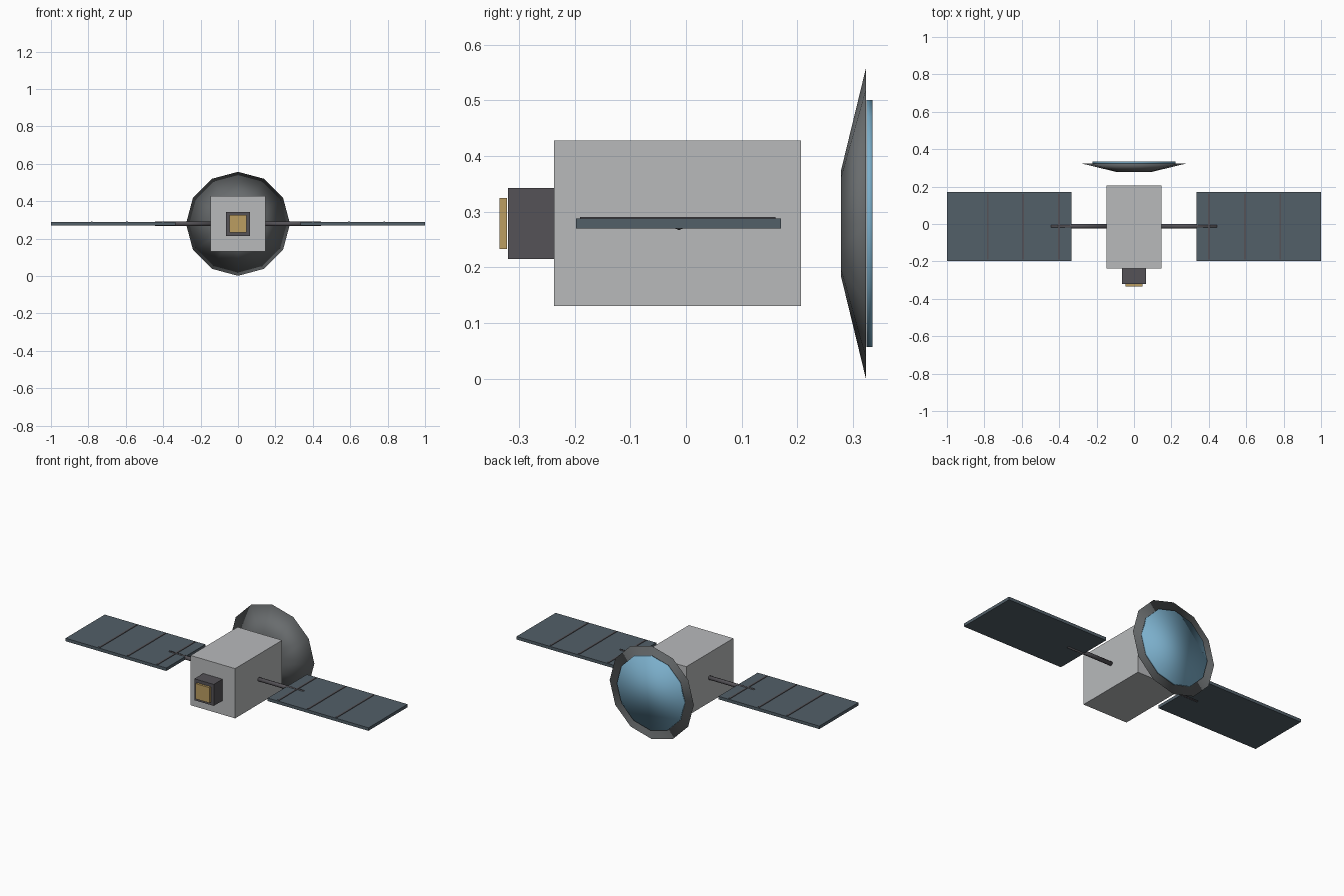
import bpy, math

if "Cube" in bpy.data.objects:
    bpy.data.objects.remove(bpy.data.objects["Cube"])

CZ = 0.279      # shared centre height
ARM_Y = -0.0125  # centre line of the wings


def material(name, rgb):
    m = bpy.data.materials.new(name)
    m.diffuse_color = (*rgb, 1)
    m.use_nodes = True
    m.node_tree.nodes["Principled BSDF"].inputs["Base Color"].default_value = m.diffuse_color
    return m


LIGHT = material("light_grey", (0.48, 0.49, 0.50))
DARK = material("dark_grey", (0.09, 0.085, 0.095))
DISH = material("dish_grey", (0.14, 0.15, 0.155))
PANEL = material("panel_slate", (0.085, 0.115, 0.14))
GOLD = material("gold", (0.50, 0.34, 0.12))
BLUE = material("blue", (0.20, 0.43, 0.60))


def finish(name, mat, smooth=False):
    ob = bpy.context.object
    ob.name = name
    ob.data.materials.append(mat)
    bpy.ops.object.transform_apply(location=False, rotation=True, scale=True)
    if smooth:
        bpy.ops.object.shade_smooth()
    return ob


def box(name, mat, x, y, z):
    """Box from (min, max) pairs."""
    spans = (x, y, z)
    bpy.ops.mesh.primitive_cube_add(size=1, location=[(a + b) / 2 for a, b in spans])
    bpy.context.object.scale = [b - a for a, b in spans]
    return finish(name, mat)


def round_y(name, mat, r0, r1, y0, y1):
    """Twelve-sided frustum along +y, with corners on the axes."""
    bpy.ops.mesh.primitive_cone_add(vertices=12, radius1=r0, radius2=r1, depth=y1 - y0,
                                    location=(0, (y0 + y1) / 2, CZ),
                                    rotation=(-math.pi / 2, 0, 0))
    return finish(name, mat, True)


# Body and front instrument
box("body", LIGHT, (-0.147, 0.147), (-0.237, 0.207), (0.131, 0.428))
box("sensor_housing", DARK, (-0.064, 0.064), (-0.32, -0.237), (0.215, 0.343))
box("sensor_plate", GOLD, (-0.046, 0.046), (-0.335, -0.322), (0.233, 0.325))

# Rear dish with its blue face disc
round_y("dish", DISH, 0.093, 0.278, 0.278, 0.323)
round_y("dish_face", BLUE, 0.222, 0.222, 0.324, 0.335)

# Solar wings
for side, s in (("left", -1), ("right", 1)):
    def span(a, b):
        return tuple(sorted((s * a, s * b)))

    bpy.ops.mesh.primitive_cylinder_add(vertices=8, radius=0.012, depth=0.305,
                                        location=(s * 0.2915, ARM_Y, CZ),
                                        rotation=(0, math.pi / 2, 0))
    finish(side + "_wing_arm", DARK, True)
    box(side + "_solar_panel", PANEL, span(0.335, 1.0), (-0.198, 0.171), (0.27, 0.288))
    for i, x in enumerate((0.40, 0.594, 0.782)):
        box(f"{side}_panel_rib_{i + 1}", DARK, span(x - 0.005, x + 0.005),
            (-0.19, 0.161), (0.286, 0.291))
